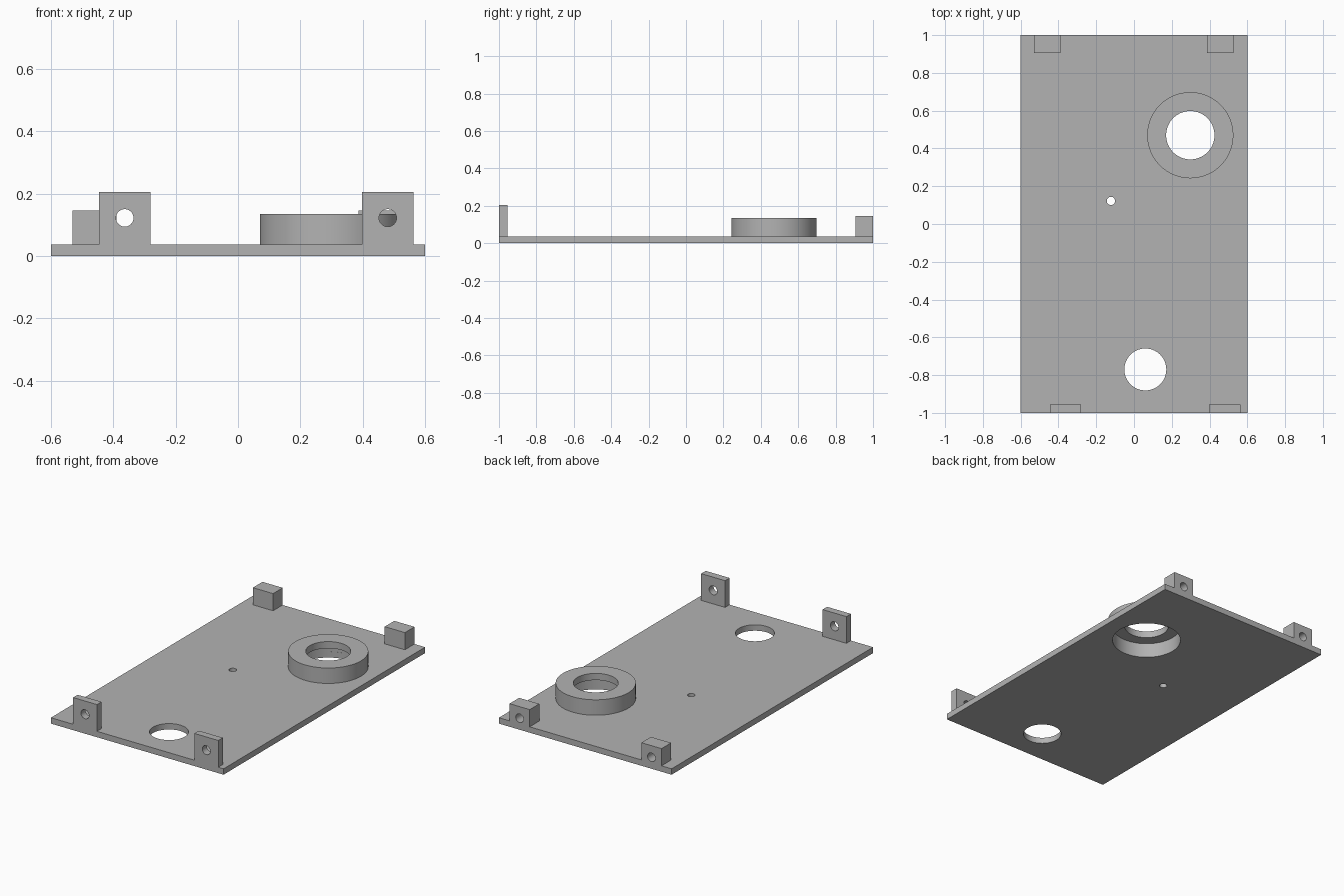
import bpy, bmesh
from math import radians, pi
from mathutils import Matrix, Vector

if "Cube" in bpy.data.objects:
    bpy.data.objects.remove(bpy.data.objects["Cube"])

GREY = (0.45, 0.45, 0.45, 1)
grey = bpy.data.materials.new("plain grey")
grey.use_nodes = True
grey.diffuse_color = GREY
grey.node_tree.nodes["Principled BSDF"].inputs["Base Color"].default_value = GREY

PLATE_TOP = 0.037
REAR_HOLE_Z = 0.072


def finish(name, bm):
    bmesh.ops.recalc_face_normals(bm, faces=bm.faces)
    mesh = bpy.data.meshes.new(name)
    bm.to_mesh(mesh)
    bm.free()
    mesh.materials.append(grey)
    obj = bpy.data.objects.new(name, mesh)
    bpy.context.collection.objects.link(obj)
    return obj


def box(name, low, high):
    bm = bmesh.new()
    low, high = Vector(low), Vector(high)
    place = Matrix.Translation((low + high) / 2) @ Matrix.Diagonal((*(high - low), 1))
    bmesh.ops.create_cube(bm, size=1, matrix=place)
    return finish(name, bm)


def drill(obj, centre, radius, depth, along_y=False):
    """Cut a round hole centred on a point, along z or y."""
    bm = bmesh.new()
    turn = Matrix.Rotation(pi / 2, 4, "X") if along_y else Matrix()
    bmesh.ops.create_cone(bm, cap_ends=True, segments=64, radius1=radius, radius2=radius,
                          depth=depth, matrix=Matrix.Translation(centre) @ turn)
    cutter = finish(obj.name + "_cutter", bm)
    mod = obj.modifiers.new("hole", "BOOLEAN")
    mod.operation, mod.solver, mod.object = "DIFFERENCE", "EXACT", cutter
    bpy.context.view_layer.objects.active = obj
    bpy.ops.object.modifier_apply(modifier=mod.name)
    bpy.data.objects.remove(cutter)


def lathe(name, profile, centre):
    """Spin a closed radius/height outline around a vertical axis."""
    bm = bmesh.new()
    verts = [bm.verts.new((r, 0, z)) for r, z in profile]
    edges = [bm.edges.new((a, b)) for a, b in zip(verts, verts[1:] + verts[:1])]
    bmesh.ops.spin(bm, geom=verts + edges, axis=(0, 0, 1), cent=(0, 0, 0),
                   angle=2 * pi, steps=96, use_merge=True)
    bmesh.ops.remove_doubles(bm, verts=bm.verts, dist=1e-5)
    bmesh.ops.translate(bm, vec=centre, verts=bm.verts)
    return finish(name, bm)


# Base plate with its three round openings
plate = box("base_plate", (-0.6, -1, 0), (0.6, 1, PLATE_TOP))
drill(plate, (0.06, -0.77, 0), 0.111, 0.2)
drill(plate, (-0.122, 0.122, 0), 0.022, 0.2)
drill(plate, (0.298, 0.47, 0), 0.2, 0.2)

# Raised collar, recessed from below
collar = lathe("collar", [(0.2, PLATE_TOP), (0.228, PLATE_TOP), (0.228, 0.134),
                          (0.128, 0.134), (0.128, 0.092), (0.2, 0.092)], (0.298, 0.47, 0))
parts = [plate, collar]

# Thin front tabs with through holes
for side, x in (("right", -0.363), ("left", 0.48)):
    tab = box("front_tab_" + side, (x - 0.083, -1, PLATE_TOP), (x + 0.083, -0.955, 0.205))
    drill(tab, (x, -0.98, 0.122), 0.028, 0.2, along_y=True)
    parts.append(tab)

# Solid rear blocks with blind holes in the back
for side, x in (("right", -0.46), ("left", 0.456)):
    block = box("rear_block_" + side, (x - 0.07, 0.905, PLATE_TOP), (x + 0.07, 1, 0.145))
    drill(block, (x, 1, REAR_HOLE_Z), 0.027, 0.14, along_y=True)
    parts.append(block)

# Smooth round walls, sharp corners
bpy.ops.object.select_all(action="DESELECT")
for obj in parts:
    obj.select_set(True)
bpy.context.view_layer.objects.active = plate
bpy.ops.object.shade_smooth_by_angle(angle=radians(30))
